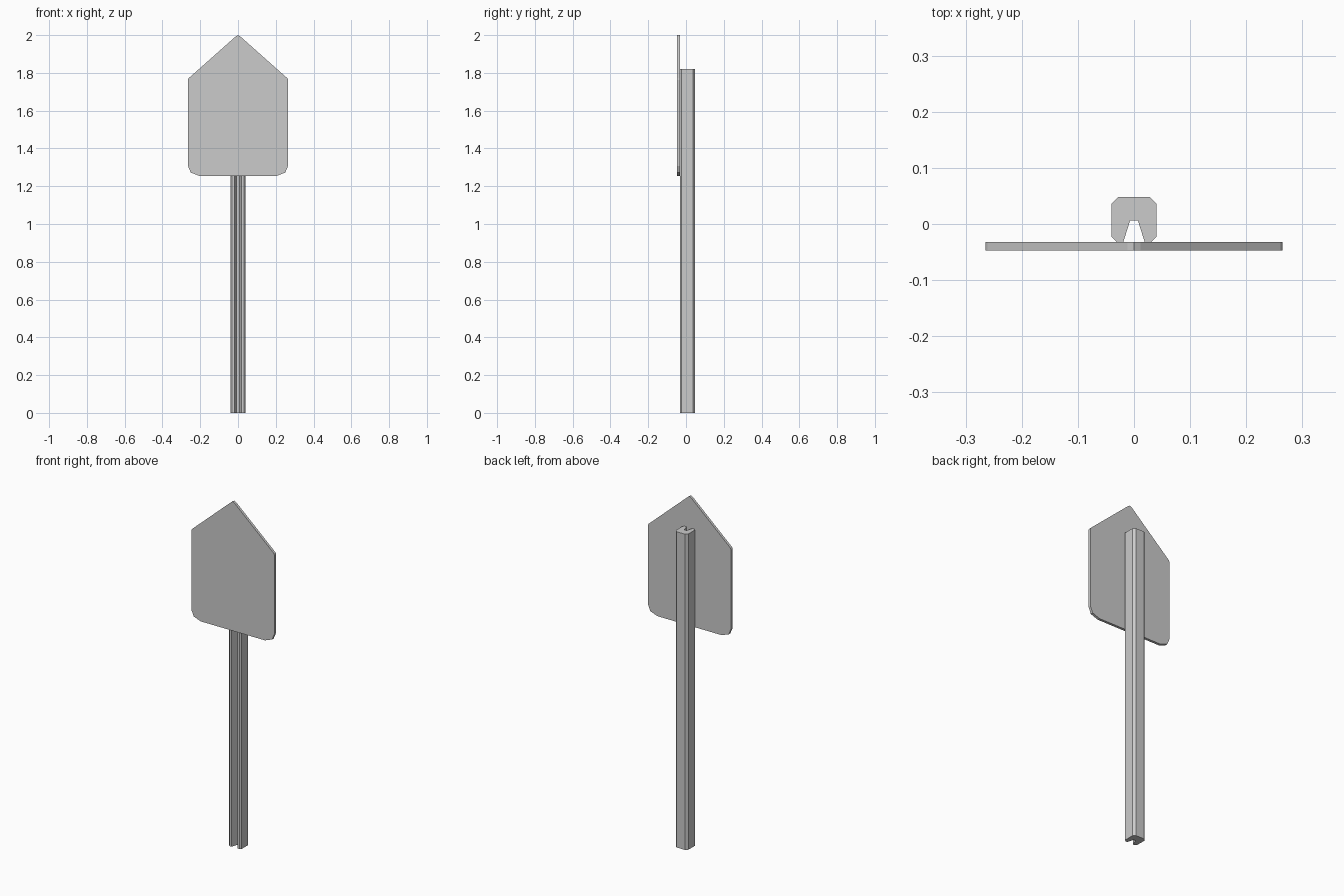
import bpy, bmesh
from mathutils import Vector

if "Cube" in bpy.data.objects:
    bpy.data.objects.remove(bpy.data.objects["Cube"])


def mirrored(half):
    """Complete a right-hand outline by mirroring it across x = 0."""
    return half + [(-x, v) for x, v in reversed(half) if abs(x) > 1e-6]


def extrude_profile(name, points, move):
    """Extrude a closed outline into a solid mesh object."""
    bm = bmesh.new()
    face = bm.faces.new([bm.verts.new(p) for p in points])
    result = bmesh.ops.extrude_face_region(bm, geom=[face], use_keep_orig=True)
    verts = [g for g in result["geom"] if isinstance(g, bmesh.types.BMVert)]
    bmesh.ops.translate(bm, verts=verts, vec=Vector(move))
    bmesh.ops.recalc_face_normals(bm, faces=bm.faces[:])
    mesh = bpy.data.meshes.new(name)
    bm.to_mesh(mesh)
    bm.free()
    obj = bpy.data.objects.new(name, mesh)
    bpy.context.collection.objects.link(obj)
    return obj


# Post: chamfered square section with a tapered groove in the front
post_half = [(0.007, 0.006), (0.019, -0.032), (0.031, -0.032), (0.04, -0.023),
             (0.04, 0.036), (0.028, 0.048)]
extrude_profile("post", [(x, y, 0) for x, y in mirrored(post_half)], (0, 0, 1.82))

# Sign plate: gabled top, rounded lower corners
plate_half = [(0.0, 2.0), (0.012, 1.993), (0.261, 1.772), (0.265, 1.763),
              (0.265, 1.308), (0.25, 1.272), (0.205, 1.255)]
extrude_profile("sign_plate", [(x, -0.047, z) for x, z in mirrored(plate_half)],
                (0, 0.015, 0))
